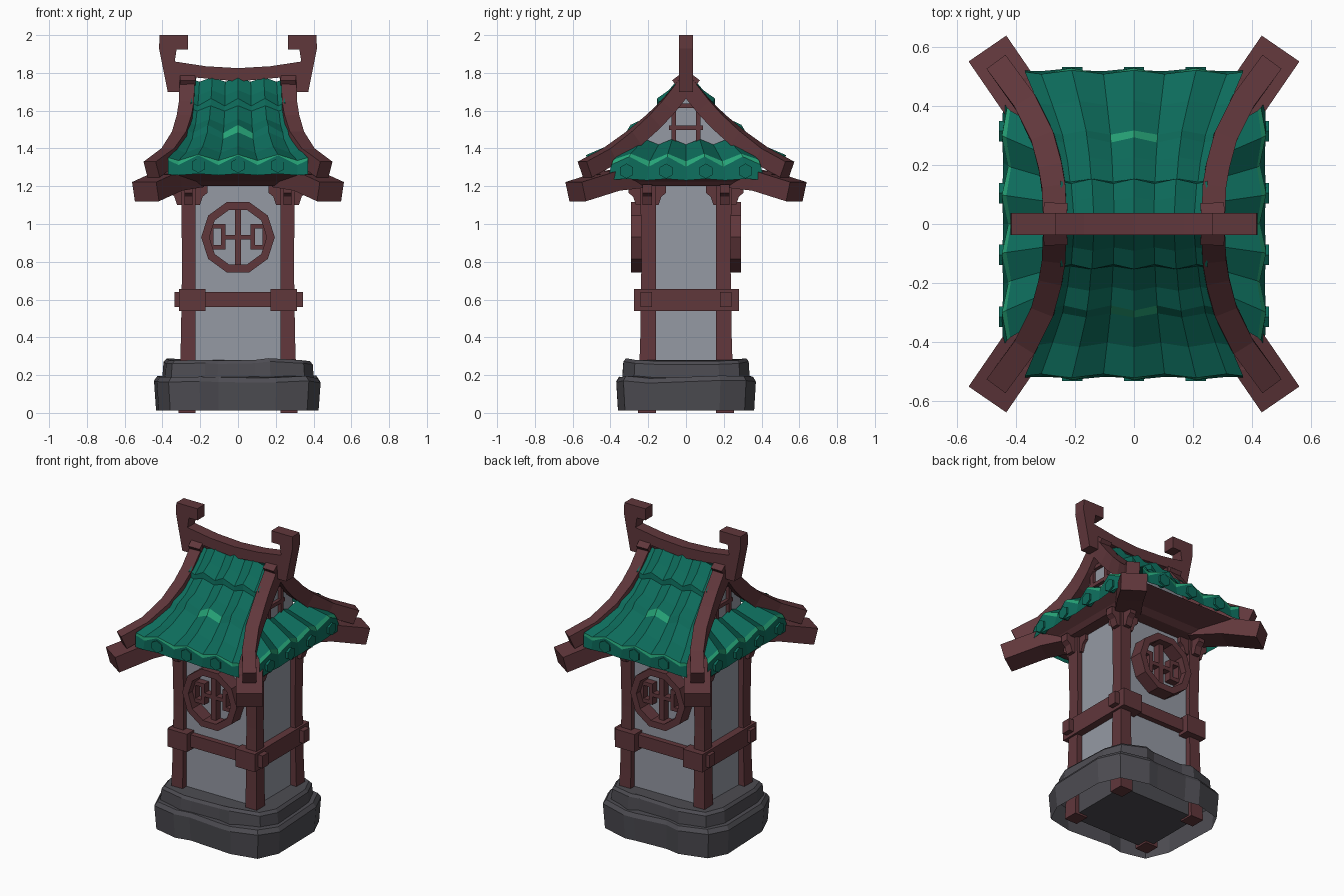
import bpy, bmesh, math, random
from mathutils import Vector, Matrix

if "Cube" in bpy.data.objects:
    bpy.data.objects.remove(bpy.data.objects["Cube"])

random.seed(4)


def material(name, col):
    m = bpy.data.materials.new(name)
    m.diffuse_color = (*col, 1)
    m.use_nodes = True
    m.node_tree.nodes["Principled BSDF"].inputs["Base Color"].default_value = m.diffuse_color
    return m


WOOD = material("red brown wood", (0.118, 0.038, 0.044))
GREEN = material("green tile", (0.004, 0.15, 0.106))
LIGHT = material("light green tile", (0.02, 0.38, 0.19))
WALL = material("grey plaster", (0.30, 0.32, 0.37))
STONE = material("dark stone", (0.074, 0.072, 0.084))


def make(name, verts, faces, mats, idx=None, closed=True):
    me = bpy.data.meshes.new(name)
    me.from_pydata([tuple(v) for v in verts], [], faces)
    for m in mats:
        me.materials.append(m)
    if idx:
        for p, i in zip(me.polygons, idx):
            p.material_index = i
    if closed:
        bm = bmesh.new()
        bm.from_mesh(me)
        bmesh.ops.recalc_face_normals(bm, faces=bm.faces)
        bm.to_mesh(me)
        bm.free()
    ob = bpy.data.objects.new(name, me)
    bpy.context.collection.objects.link(ob)
    return ob


def loft(name, rings, mat, bottom=True):
    """Skin a list of equal-length rings and cap the ends."""
    n = len(rings[0])
    faces = [tuple(range((len(rings) - 1) * n, len(rings) * n))]
    if bottom:
        faces.append(tuple(range(n)))
    for r in range(len(rings) - 1):
        for j in range(n):
            k = (j + 1) % n
            faces.append((r * n + j, r * n + k, r * n + n + k, r * n + n + j))
    return make(name, [v for ring in rings for v in ring], faces, [mat])


def box(name, x0, x1, y0, y1, z0, z1, mat):
    return loft(name, [[(x0, y0, z), (x1, y0, z), (x1, y1, z), (x0, y1, z)] for z in (z0, z1)], mat)


def prism(name, prof, a, b, mat, axis="y"):
    """Extrude a 2D profile along y (profile is x,z) or x (profile is y,z)."""
    f = (lambda p, t: (p[0], t, p[1])) if axis == "y" else (lambda p, t: (t, p[0], p[1]))
    return loft(name, [[f(p, t) for p in prof] for t in (a, b)], mat)


def sweep(name, pts, w, h, mat):
    """Rectangular beam whose top centre line follows pts."""
    pts = [Vector(p) for p in pts]
    rings = []
    for i, p in enumerate(pts):
        t = (pts[min(i + 1, len(pts) - 1)] - pts[max(i - 1, 0)]).normalized()
        s = t.cross(Vector((0, 0, 1))).normalized()
        n = s.cross(t)
        rings.append([p - s * w / 2, p + s * w / 2, p + s * w / 2 - n * h, p - s * w / 2 - n * h])
    return loft(name, rings, mat)


# stone plinth, two rough tiers around a plain core
def stone(name, q, levels):
    ring = q + [(-x, y) for x, y in q[::-1]] + [(-x, -y) for x, y in q] + [(x, -y) for x, y in q[::-1]]
    ring = [(x + random.uniform(-.012, .012), y + random.uniform(-.01, .01)) for x, y in ring]
    dz = [random.uniform(-.008, .008) for _ in ring]
    loft(name, [[(x * s, y * s, z + (d if z > .1 else 0)) for (x, y), d in zip(ring, dz)]
                for z, s in levels], STONE, bottom=False)


stone("lower_stone", [(.438, .19), (.375, .325), (.2, .372), (.11, .355)], [(.012, .975), (.165, 1.0), (.19, .96)])
stone("upper_stone", [(.39, .17), (.338, .28), (.18, .335), (.1, .32)], [(.16, 1.02), (.265, 1.0), (.282, .96)])
box("stone_core", -.285, .285, -.23, .23, .012, .27, STONE)

# plaster walls and wooden posts
box("walls", -.265, .265, -.205, .205, .1, 1.22, WALL)
for sx in (-1, 1):
    for sy in (-1, 1):
        loft("post", [[(sx * x, sy * y, z) for x, y in ((.225, .16), (o, .16), (o, o - .06), (.225, o - .06))]
                      for z, o in ((0, .315), (.4, .302), (.8, .296), (1.22, .302))], WOOD)
        # stepped brackets on top of each post
        arm = [(-.1, 1.21), (.1, 1.21), (.1, 1.165), (.075, 1.145), (.06, 1.1),
               (-.06, 1.1), (-.075, 1.145), (-.1, 1.165)]
        cx, cy = sx * .262, sy * .205
        prism("bracket_x", [(cx + a, z) for a, z in arm], cy - .025, cy + .025, WOOD)
        prism("bracket_y", [(cy + a, z) for a, z in arm], cx - .022, cx + .022, WOOD, "x")

# waist beams
for s in (-1, 1):
    y = s * .21
    box("waist_beam_long", -.335, .345, y - .03, y + .03, .56, .64, WOOD)
    x = s * .243
    box("waist_beam_side", x - .07, x + .07, -.275, .28, .54, .655, WOOD)

# round window lattice on front and back
for s in (-1, 1):
    def ring(r, y):
        return [(r * math.cos(i * math.pi / 5), s * y, .93 + r * math.sin(i * math.pi / 5)) for i in range(10)]
    loops = [ring(.195, .2), ring(.195, .292), ring(.152, .292), ring(.152, .2)]
    faces = [(a * 10 + j, a * 10 + (j + 1) % 10, (a + 1) % 4 * 10 + (j + 1) % 10, (a + 1) % 4 * 10 + j)
             for a in range(4) for j in range(10)]
    make("window_ring", [v for l in loops for v in l], faces, [WOOD])

    def bar(x0, x1, z0, z1):
        y0, y1 = sorted((s * .2, s * .25))
        box("window_bar", x0, x1, y0, y1, z0, z1, WOOD)
    bar(-.017, .017, .78, 1.08)
    for m in (-1, 1):
        for a, b, z0, z1 in ((.065, .09, .865, 1.0), (.13, .153, .865, 1.0), (.09, .13, .865, .89),
                             (.09, .13, .975, 1.0), (.017, .065, .918, .942)):
            x0, x1 = sorted((m * a, m * b))
            bar(x0, x1, z0, z1)

# wooden soffit under the eaves
loft("soffit", [[(sx * x, sy * y, z) for sx, sy in ((-1, -1), (1, -1), (1, 1), (-1, 1))]
                for x, y, z in ((.335, .29, 1.2), (.36, .33, 1.225), (.425, .495, 1.265))], WOOD)


# pleated tile panels: rings are (outward, z, half width, pleat height)
def panel(name, k, rings, wave, light):
    rot = Matrix.Rotation(k * math.pi / 2, 3, 'Z')
    n = len(wave)
    verts = [rot @ Vector((u * hw, -o - .4 * w * a, z + w * a)) for o, z, hw, a in rings for u, w in wave]
    faces, idx = [], []
    for r in range(len(rings) - 1):
        for j in range(n - 1):
            faces.append((r * n + j, r * n + n + j, r * n + n + j + 1, r * n + j + 1))
            idx.append(1 if light(r, j) else 0)
    make(name, verts, faces, [GREEN, LIGHT], idx, closed=False)


def tile_end(k, u, out, z):
    rot = Matrix.Rotation(k * math.pi / 2, 3, 'Z')
    loft("tile_end", [[rot @ Vector((u + .04 * math.cos(i * math.pi / 3 + .5236), -o,
                                     z + .04 * math.sin(i * math.pi / 3 + .5236))) for i in range(6)]
                      for o in (out - .04, out)], GREEN)


front_wave = [(-1, 0), (-.85, -1), (-.57, 1), (-.28, -1), (0, 1), (.28, -1), (.57, 1), (.85, -1), (1, 0)]
side_wave = [(-1, -.6), (-.76, 1), (-.5, -1), (-.25, 1), (0, -1), (.25, 1), (.5, -1), (.76, 1), (1, -.6)]
front_rings = [(.03, 1.765, .24, .012), (.085, 1.695, .245, .014), (.145, 1.645, .25, .02),
               (.148, 1.612, .255, .014), (.22, 1.54, .265, .016), (.285, 1.503, .28, .022),
               (.31, 1.468, .285, .018), (.41, 1.395, .325, .018), (.515, 1.352, .37, .016),
               (.518, 1.338, .37, .026), (.52, 1.262, .37, .004)]
side_rings = [(.26, 1.435, .29, .015), (.425, 1.352, .385, .02), (.437, 1.33, .395, .027),
              (.445, 1.235, .415, .004)]
for k in (0, 2):
    panel("main_roof_tiles", k, front_rings, front_wave, lambda r, j: r == 8 or (r == 5 and j in (3, 4)))
    panel("side_roof_tiles", k + 1, side_rings, side_wave, lambda r, j: r == 1)
    for u in (-.21, 0, .21):
        tile_end(k, u, .533, 1.31)
    for u in (-.315, -.105, .105, .315):
        tile_end(k + 1, u, .457, 1.28)

# gable infill and its lattice
prism("gable_wall", [(-.21, 1.4), (.21, 1.4), (.2, 1.47), (.03, 1.71), (-.03, 1.71), (-.2, 1.47)],
      -.25, .25, WALL, "x")
for s in (-1, 1):
    x0, x1 = sorted((s * .24, s * .272))
    for y in (-.065, .065):
        box("gable_stud", x0, x1, y - .013, y + .013, 1.42, 1.66, WOOD)
    for z in (1.51, 1.625):
        box("gable_rail", x0, x1, -.09, .09, z - .012, z + .012, WOOD)

# curved hip rafters and heavy corner beams
for sx in (-1, 1):
    for sy in (-1, 1):
        sweep("hip_rafter", [(sx * x, sy * y, z) for x, y, z in (
            (.268, .0, 1.815), (.27, .06, 1.735), (.273, .13, 1.65), (.285, .2, 1.578), (.312, .3, 1.49),
            (.372, .42, 1.4), (.468, .55, 1.33))], .08, .09, WOOD)
        sweep("corner_beam", [(sx * x, sy * y, z) for x, y, z in (
            (.25, .24, 1.3), (.37, .41, 1.28), (.497, .595, 1.222))], .155, .105, WOOD)

# ridge beam with upturned hooked ends
half = [(.0, 1.825), (.17, 1.835), (.335, 1.86), (.325, 1.925), (.265, 1.925), (.265, 2.0), (.415, 2.0),
        (.418, 1.93), (.372, 1.70), (.235, 1.70), (.22, 1.775), (0, 1.755)]
prism("ridge", half + [(-x, z) for x, z in half[-2:0:-1]], -.038, .038, WOOD)
